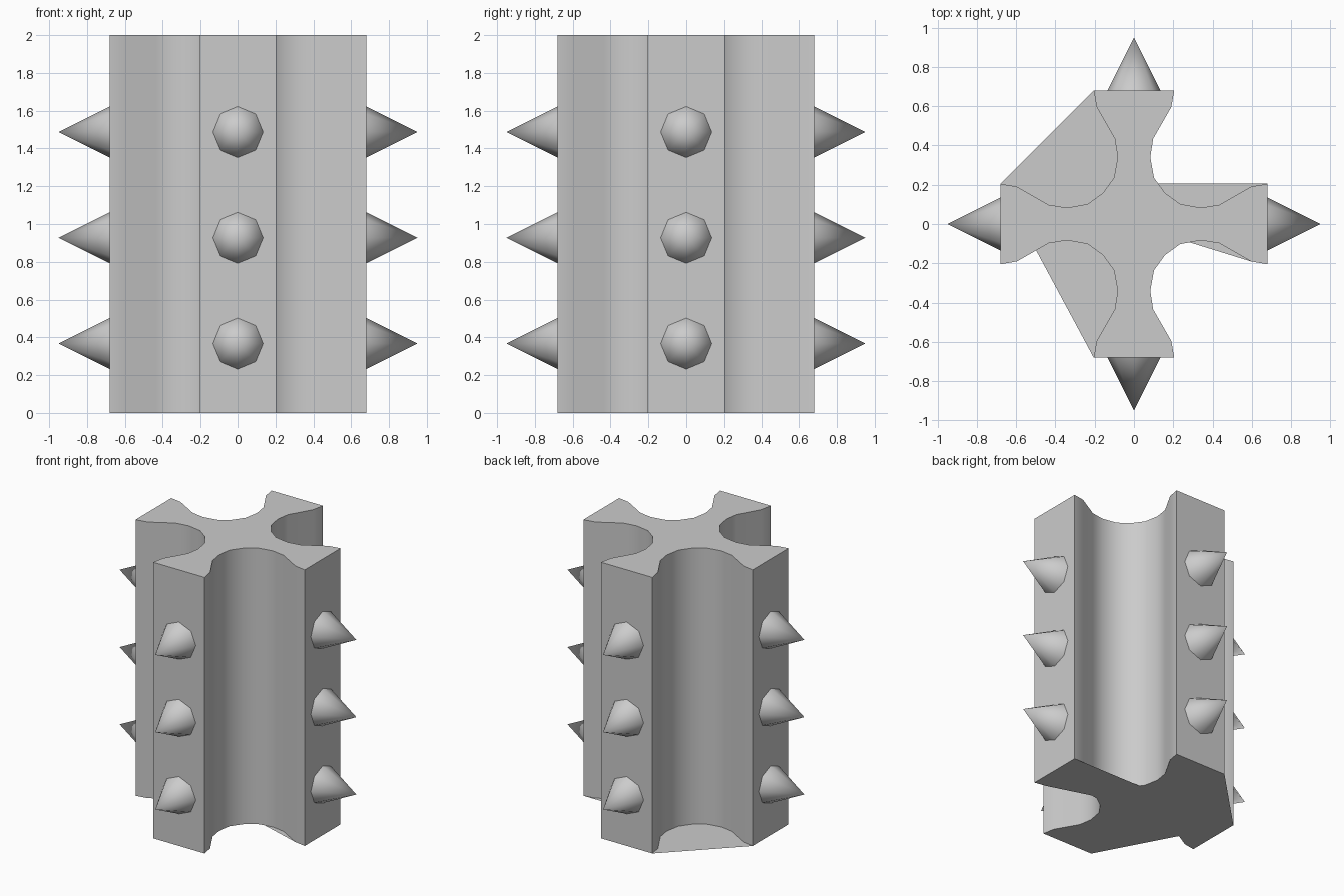
import bpy, bmesh, math
from mathutils import Matrix, Vector

if "Cube" in bpy.data.objects:
    bpy.data.objects.remove(bpy.data.objects["Cube"])

HEIGHT, ARM, HALF = 2.0, 0.68, 0.205


def finish(bm, name, angle):
    mesh = bpy.data.meshes.new(name)
    bm.to_mesh(mesh)
    bm.free()
    obj = bpy.data.objects.new(name, mesh)
    bpy.context.collection.objects.link(obj)
    bpy.ops.object.select_all(action='DESELECT')
    bpy.context.view_layer.objects.active = obj
    obj.select_set(True)
    bpy.ops.object.shade_smooth_by_angle(angle=math.radians(angle))
    return obj


# Cross profile: half of one flute, mirrored about the diagonal, turned four times
half = [(HALF, ARM), (0.19, 0.595), (0.098, 0.435), (0.083, 0.34), (0.102, 0.235)]
flute = half + [(0.158, 0.158)] + [(y, x) for x, y in reversed(half)]
flute = [(-x, y) for x, y in reversed(flute)]  # counter-clockwise, upper left flute
profile = []
for k in range(4):
    turn = Matrix.Rotation(k * math.pi / 2, 2)
    profile += [turn @ Vector(p) for p in reversed(flute)]

# Fluted column
bm = bmesh.new()
low = [bm.verts.new((p.x, p.y, 0)) for p in profile]
high = [bm.verts.new((p.x, p.y, HEIGHT)) for p in profile]
n = len(profile)
for i in range(n):
    j = (i + 1) % n
    bm.faces.new((low[i], low[j], high[j], high[i]))
bm.faces.new(high)
bmesh.ops.recalc_face_normals(bm, faces=bm.faces)

# Base plate fans out from one arm corner, bridging some of the flutes
pivot = min(range(n), key=lambda i: (profile[i] - Vector((-ARM, HALF))).length)
ring = [low[(pivot + i) % n].co.copy() for i in range(n)]
for i in range(1, n - 1):
    tri = [ring[0], ring[i], ring[i + 1]]
    if (tri[1] - tri[0]).cross(tri[2] - tri[0]).z > 0:
        tri.reverse()
    if (tri[1] - tri[0]).cross(tri[2] - tri[0]).length > 1e-6:
        bm.faces.new([bm.verts.new(c) for c in tri])
finish(bm, "fluted_column", 40)

# Spikes: three rows on each of the four arm ends
bm = bmesh.new()
for k in range(4):
    for z in (0.367, 0.927, 1.487):
        place = (Matrix.Rotation(k * math.pi / 2, 4, 'Z')
                 @ Matrix.Translation((ARM + 0.135, 0, z))
                 @ Matrix.Rotation(math.pi / 2, 4, 'Y'))
        bmesh.ops.create_cone(bm, cap_ends=False, segments=8, radius1=0.135,
                              radius2=0, depth=0.27, matrix=place)
bmesh.ops.remove_doubles(bm, verts=bm.verts, dist=0.0001)
finish(bm, "spikes", 60)
